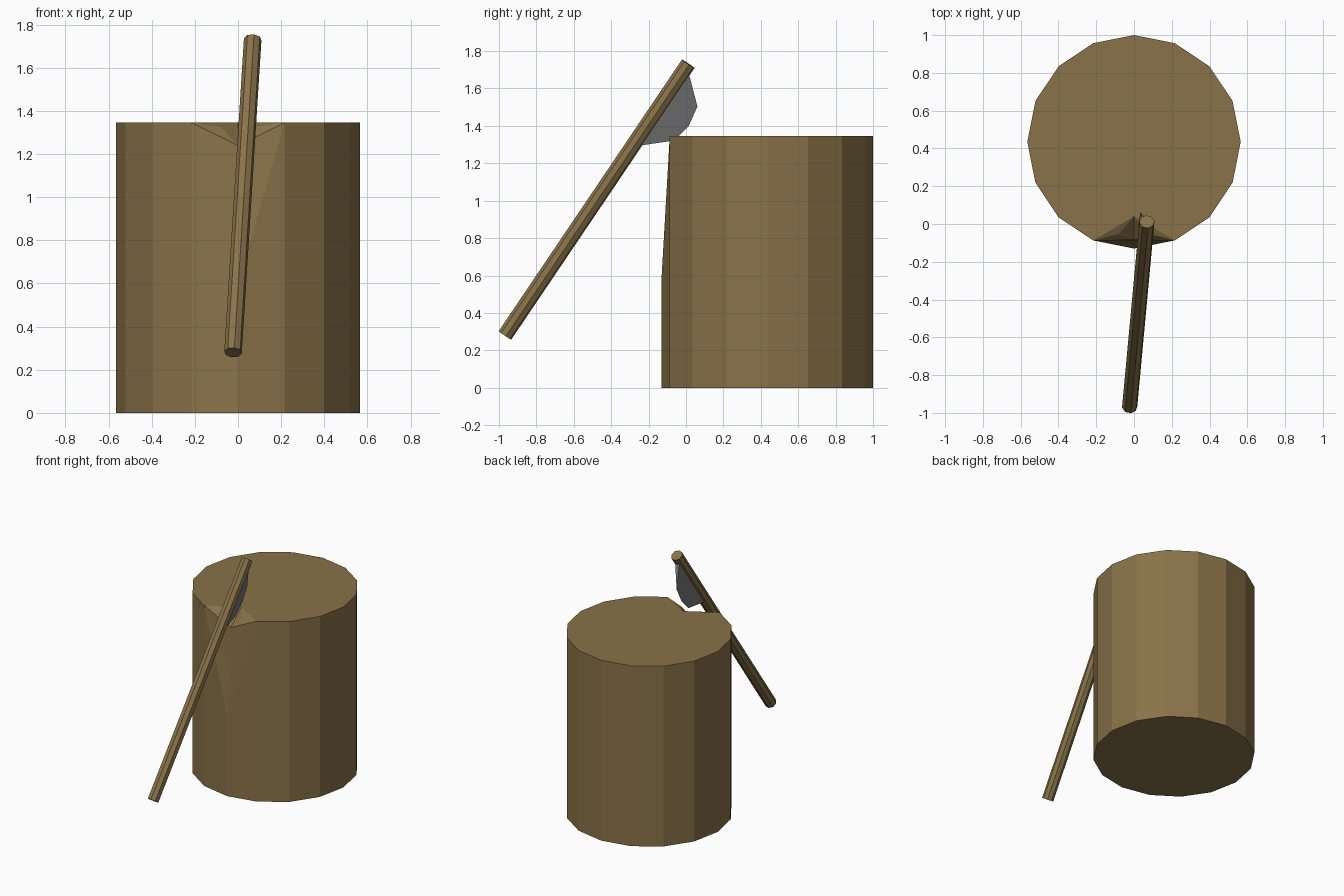
import bpy, bmesh, math
from mathutils import Vector, Matrix

if "Cube" in bpy.data.objects:
    bpy.data.objects.remove(bpy.data.objects["Cube"])


def material(name, rgb):
    m = bpy.data.materials.new(name)
    m.diffuse_color = (*rgb, 1)
    m.use_nodes = True
    m.node_tree.nodes["Principled BSDF"].inputs["Base Color"].default_value = m.diffuse_color
    return m


def make(name, bm, mat):
    bmesh.ops.recalc_face_normals(bm, faces=bm.faces)
    me = bpy.data.meshes.new(name)
    bm.to_mesh(me)
    bm.free()
    me.materials.append(mat)
    ob = bpy.data.objects.new(name, me)
    bpy.context.collection.objects.link(ob)
    return ob


wood = material("wood brown", (0.25, 0.17, 0.067))
steel = material("dull steel", (0.19, 0.19, 0.19))

# Stump: 16-sided block, front corner chopped away at the top
R, CY, H, N = 0.565, 0.435, 1.345, 16
bm = bmesh.new()
ring = [(R * math.sin(i * math.tau / N), CY - R * math.cos(i * math.tau / N)) for i in range(N)]
bot = [bm.verts.new((x, y, 0)) for x, y in ring]
top = [None] + [bm.verts.new((x, y, H)) for x, y in ring[1:]]
for i in range(1, N - 1):
    bm.faces.new((bot[i], bot[i + 1], top[i + 1], top[i]))
bm.faces.new(bot[::-1])

# Notch: worn front ridge, split lip and wedge-shaped cleft, mirrored on both sides
ridge = [bot[0]] + [bm.verts.new((0, y, z)) for y, z in ((-0.13, 0.6), (-0.103, 0.95), (-0.085, 1.24))]
apex = bm.verts.new((0, 0.04, H))
bm.faces.new([apex] + top[1:])
for side, i in ((1, 1), (-1, N - 1)):
    lip = bm.verts.new((0.08 * side, -0.052, 1.325))
    bm.faces.new((top[i], apex, lip))
    bm.faces.new((lip, apex, ridge[3]))
    bm.faces.new((lip, ridge[3], top[i]))
    bm.faces.new((ridge[3], ridge[2], top[i]))
    bm.faces.new((ridge[2], ridge[1], top[i]))
    bm.faces.new((ridge[1], bot[0], bot[i], top[i]))
make("stump", bm, wood)

# Axe frame: along the handle, towards the cutting edge, across the blade
low, high = Vector((-0.023, -0.968, 0.28)), Vector((0.068, 0.012, 1.732))
along = (high - low).normalized()
out = Vector((-0.15, 0.83, -0.557))
out = (out - along * out.dot(along)).normalized()
across = along.cross(out)

# Handle: eight-sided rod
bm = bmesh.new()
rot = Matrix((out, across, along)).transposed().to_4x4()
bmesh.ops.create_cone(bm, cap_ends=True, segments=8, radius1=0.041, radius2=0.041,
                      depth=(high - low).length,
                      matrix=Matrix.Translation((low + high) / 2) @ rot)
make("axe_handle", bm, wood)

# Blade: wedge tapering from the handle to a curved edge
bm = bmesh.new()
mid = high - along * 0.273


def point(a, o, t):
    return bm.verts.new(mid + along * a + out * o + across * t)


edge = [point(a, o, 0) for a, o in ((-0.11, 0.17), (0, 0.19), (0.11, 0.17))]
roots = [(point(-0.245, 0.015, t), point(0.245, 0.015, t)) for t in (-0.02, 0.02)]
for lo, hi in roots:
    bm.faces.new([lo] + edge + [hi])
(a, b), (c, d) = roots
bm.faces.new((a, c, edge[0]))
bm.faces.new((b, d, edge[2]))
bm.faces.new((a, b, d, c))
make("axe_blade", bm, steel)
